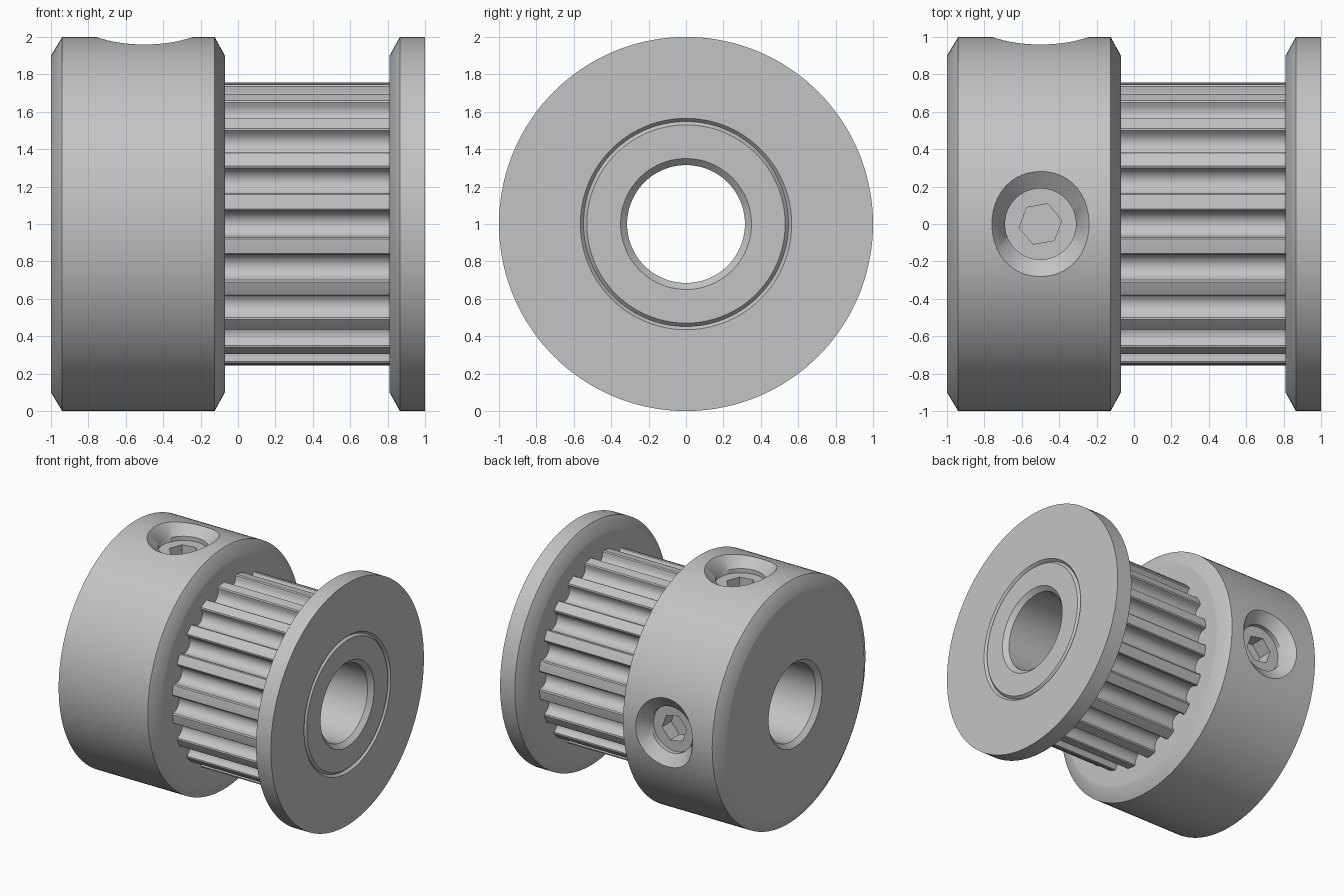
import bpy
import bmesh
from math import sin, cos, pi, radians, atan2, hypot
from mathutils import Matrix

if "Cube" in bpy.data.objects:
    bpy.data.objects.remove(bpy.data.objects["Cube"], do_unlink=True)

AXIS_Z = 1.0      # height of the shaft axis
SEGMENTS = 144
TEETH = 20

steel = bpy.data.materials.new("brushed grey metal")
steel.use_nodes = True
grey = (0.55, 0.55, 0.55, 1)
steel.diffuse_color = grey
steel.node_tree.nodes["Principled BSDF"].inputs["Base Color"].default_value = grey


def loft(name, rings, loop=False, turn=0.0):
    """Join equal rings of points with quads; cap the ends or loop back."""
    bm = bmesh.new()
    rows = [[bm.verts.new(p) for p in ring] for ring in rings]
    n = len(rows[0])
    pairs = list(zip(rows, rows[1:]))
    if loop:
        pairs.append((rows[-1], rows[0]))
    else:
        bm.faces.new(rows[0])
        bm.faces.new(rows[-1])
    for a, b in pairs:
        for i in range(n):
            j = (i + 1) % n
            bm.faces.new((a[i], a[j], b[j], b[i]))
    bmesh.ops.recalc_face_normals(bm, faces=bm.faces)
    place = Matrix.Translation((0, 0, AXIS_Z)) @ Matrix.Rotation(turn, 4, 'X')
    bmesh.ops.transform(bm, matrix=place, verts=bm.verts)
    mesh = bpy.data.meshes.new(name)
    bm.to_mesh(mesh)
    bm.free()
    mesh.materials.append(steel)
    obj = bpy.data.objects.new(name, mesh)
    bpy.context.collection.objects.link(obj)
    return obj


def lathe(name, profile):
    """Spin a closed (x, radius) profile around the shaft axis."""
    angles = [2 * pi * i / SEGMENTS for i in range(SEGMENTS)]
    return loft(name, [[(x, r * cos(a), r * sin(a)) for a in angles]
                       for x, r in profile], loop=True)


def select_only(obj):
    bpy.ops.object.select_all(action='DESELECT')
    obj.select_set(True)
    bpy.context.view_layer.objects.active = obj


# Hub with a through sleeve and chamfered bore
BORE, LIP, SLEEVE = 0.315, 0.35, 0.548
hub = lathe("hub_and_sleeve", [
    (-0.965, BORE), (-1, LIP), (-1, 0.88), (-1, 0.9), (-0.94, 1),
    (-0.8, 1), (-0.2, 1), (-0.125, 1), (-0.07, 0.9), (-0.07, 0.88),
    (-0.07, SLEEVE), (0.98, SLEEVE), (1, 0.53), (1, LIP), (0.965, BORE)])

# End flange, chamfered on its inner rim and around the sleeve
flange = lathe("end_flange", [
    (0.81, SLEEVE), (0.81, 0.88), (0.81, 0.9), (0.865, 1), (1, 1),
    (1, 0.565), (0.98, SLEEVE)])

# Toothed belt section: round-bottomed grooves with eased corners
TIP, GROOVE = 0.762, 0.069
arc = [(GROOVE * sin(radians(d)), 0.738 - GROOVE * cos(radians(d)))
       for d in range(0, 91, 15)]
half = arc + [(0.0715, 0.75), (0.081, 0.757)]
outline = [(-t, r) for t, r in reversed(half[1:])] + half
polar = [(atan2(t, r), hypot(t, r)) for t, r in outline]
polar.append((pi / TEETH, TIP))
tooth_points = [(a + 2 * pi * k / TEETH, r) for k in range(TEETH) for a, r in polar]


def tooth_ring(x, inner=None):
    return [(x, (inner or r) * cos(a), (inner or r) * sin(a)) for a, r in tooth_points]


teeth = loft("toothed_drum", [tooth_ring(-0.08), tooth_ring(0.82),
                              tooth_ring(0.82, 0.5), tooth_ring(-0.08, 0.5)], loop=True)

# Set screws with hexagon sockets, in countersunk holes
SCREW_X, SCREW_R, SCREW_TOP, HEX_R = -0.5, 0.19, 0.865, 0.115
COUNT = 48


def ellipse(z, rx, ry):
    return [(SCREW_X + rx * cos(2 * pi * i / COUNT + radians(10)),
             ry * sin(2 * pi * i / COUNT + radians(10)), z) for i in range(COUNT)]


def hexagon(z):
    points = []
    for i in range(COUNT):
        a = 2 * pi * i / COUNT
        r = HEX_R * cos(pi / 6) / cos(a % (pi / 3) - pi / 6)
        a += radians(10)
        points.append((SCREW_X + r * cos(a), r * sin(a), z))
    return points


parts = [hub, flange, teeth]
for side, turn in (("top", 0.0), ("back", -pi / 2)):
    cutter = loft("hole_cutter", [ellipse(0.6, SCREW_R, SCREW_R),
                                  ellipse(0.9, SCREW_R, SCREW_R),
                                  ellipse(1.05, 0.295, 0.42)], turn=turn)
    cutter.hide_render = True
    cut = hub.modifiers.new("screw_hole", 'BOOLEAN')
    cut.operation = 'DIFFERENCE'
    cut.solver = 'EXACT'
    cut.object = cutter
    select_only(hub)
    bpy.ops.object.modifier_apply(modifier=cut.name)
    bpy.data.objects.remove(cutter, do_unlink=True)
    parts.append(loft(side + "_set_screw", [
        ellipse(0.55, SCREW_R, SCREW_R), ellipse(SCREW_TOP, SCREW_R, SCREW_R),
        hexagon(SCREW_TOP), hexagon(SCREW_TOP - 0.12)], turn=turn))

# Smooth curves, keep hard edges
for part in parts:
    select_only(part)
    bpy.ops.object.shade_smooth_by_angle(angle=radians(38))
